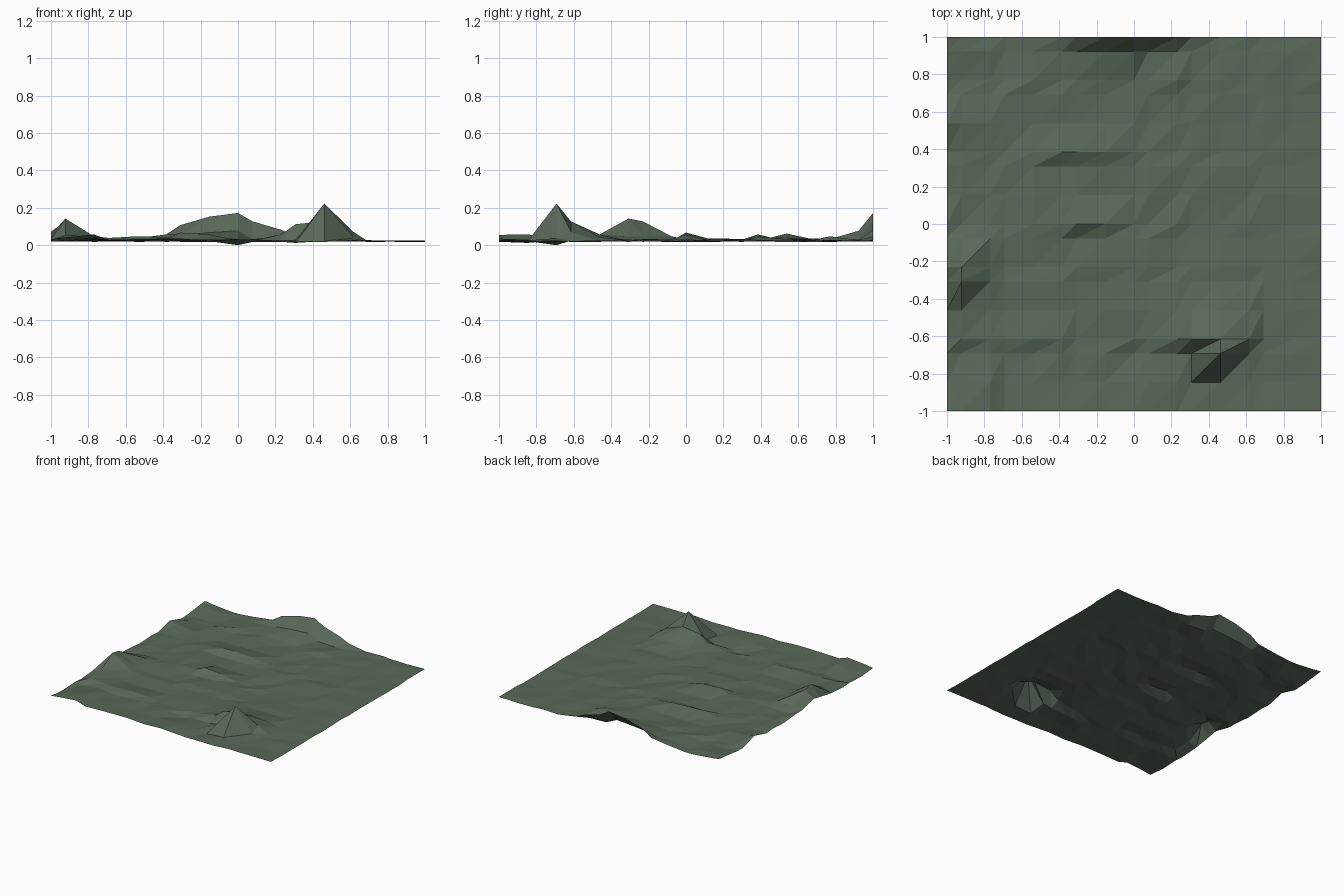
import bpy, bmesh, random

if "Cube" in bpy.data.objects:
    bpy.data.objects.remove(bpy.data.objects["Cube"])

random.seed(4)
N = 16
# Grid lines snapped to 26ths of the width
xs = [(i * 26 // N) / 13 - 1 for i in range(N + 1)]
ys = [-x for x in reversed(xs)]

# Gently uneven ground, a little higher and rougher to the west
h = {}
for i in range(N + 1):
    for j in range(N + 1):
        west = (1 - xs[i]) / 2
        h[i, j] = 0.024 + 0.008 * west + random.uniform(-1, 1) * (0.004 + 0.008 * west)

# Hills and ridges as rows: (row, first column, heights in hundredths)
ridges = [
    (2, 11, [3, 22.5, 4]), (3, 10, [6, 11.5, 13, 7.5]), (4, 10, [4, 5, 6, 4.5]),
    (1, 10, [3, 1.5, 2.5]), (2, 8, [0.3, 2, 2]),
    (4, 0, [3.5, 6]), (5, 0, [6, 14.5, 5]), (6, 0, [7.5, 13, 5]), (7, 1, [5, 5]),
    (3, 1, [5.5, 5]), (0, 0, [3.5, 4.5, 5.8]), (1, 2, [6, 3]), (3, 4, [5, 4.5]),
    (16, 4, [4, 6, 11, 15.5, 17.5, 13, 8.5, 5]), (15, 5, [4, 5.5, 7, 8, 3.5, 3]),
    (14, 8, [3.5, 3.5, 5]), (11, 5, [6, 6, 5]), (8, 6, [7, 6]), (12, 0, [6.5, 5]),
    (16, 0, [5, 4])]
for row, col, vals in ridges:
    for k, v in enumerate(vals):
        h[col + k, row] = v / 100

# Terrain sheet, split into triangles along one diagonal
bm = bmesh.new()
low = min(h.values())
v = {k: bm.verts.new((xs[k[0]], ys[k[1]], z - low)) for k, z in h.items()}
for i in range(N):
    for j in range(N):
        a, b, c, d = v[i, j], v[i + 1, j], v[i + 1, j + 1], v[i, j + 1]
        bm.faces.new((a, b, c))
        bm.faces.new((a, c, d))
mesh = bpy.data.meshes.new("terrain")
bm.to_mesh(mesh)
bm.free()
terrain = bpy.data.objects.new("terrain", mesh)
bpy.context.collection.objects.link(terrain)

mat = bpy.data.materials.new("moss_green")
mat.diffuse_color = (0.1, 0.14, 0.1, 1)
mat.use_nodes = True
mat.node_tree.nodes["Principled BSDF"].inputs["Base Color"].default_value = mat.diffuse_color
mesh.materials.append(mat)
